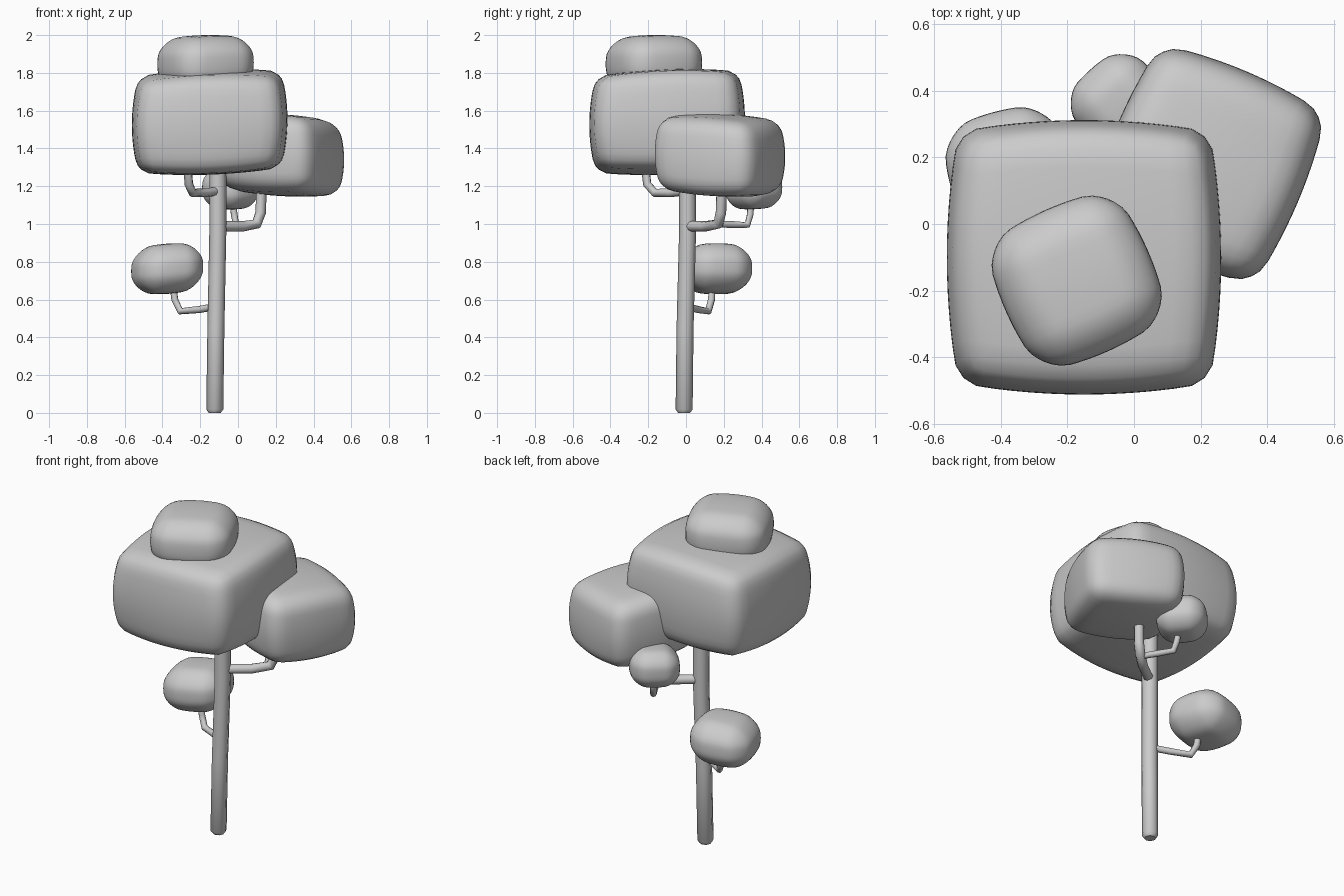
import bpy, bmesh, math
from mathutils import Vector, Matrix

if "Cube" in bpy.data.objects:
    bpy.data.objects.remove(bpy.data.objects["Cube"])


def foliage(name, centre, half, turn, round_r, bulge, tilt):
    """Puffy rounded block: rounded cube, bulged faces, slight lean of the top."""
    bm = bmesh.new()
    bmesh.ops.create_cube(bm, size=2)
    bmesh.ops.subdivide_edges(bm, edges=bm.edges[:], cuts=13, use_grid_fill=True)
    rot = Matrix.Rotation(math.radians(turn), 3, 'Z')
    for v in bm.verts:
        q = Vector([v.co[i] * half[i] for i in range(3)])
        core = Vector([max(-(half[i] - round_r), min(half[i] - round_r, q[i])) for i in range(3)])
        q = core + (q - core).normalized() * round_r
        s = [(q[i] / half[i]) ** 2 for i in range(3)]
        total = sum(s)
        p = Vector([q[i] * (1 - bulge * (total - s[i])) for i in range(3)])
        p = rot @ p
        p.z += tilt[0] * p.x + tilt[1] * p.y
        v.co = p + Vector(centre)
    mesh = bpy.data.meshes.new(name)
    bm.to_mesh(mesh)
    bm.free()
    mesh.shade_smooth()
    ob = bpy.data.objects.new(name, mesh)
    bpy.context.collection.objects.link(ob)


def limb(name, points, radius, foot=False):
    """Tube through a few points; foot narrows the first ring."""
    cu = bpy.data.curves.new(name, 'CURVE')
    cu.dimensions = '3D'
    cu.bevel_depth = radius
    cu.bevel_resolution = 2
    cu.use_fill_caps = True
    sp = cu.splines.new('POLY')
    sp.points.add(len(points) - 1)
    for pt, co in zip(sp.points, points):
        pt.co = (*co, 1)
    if foot:
        sp.points[0].radius = 0.7
    sp.use_smooth = True
    ob = bpy.data.objects.new(name, cu)
    bpy.context.collection.objects.link(ob)


# Foliage blocks
foliage("main_crown", (-0.15, -0.10, 1.54), (0.412, 0.412, 0.277), 0, 0.07, 0.083, (0.035, 0.035))
foliage("top_crown", (-0.172, -0.17, 1.85), (0.232, 0.232, 0.15), 24, 0.10, 0.11, (0.02, 0.01))
foliage("side_crown", (0.22, 0.18, 1.365), (0.295, 0.302, 0.215), -23, 0.075, 0.085, (-0.06, -0.04))
foliage("low_foliage", (-0.375, 0.16, 0.763), (0.182, 0.182, 0.133), 15, 0.10, 0.12, (0.07, 0.0))
foliage("back_foliage", (-0.04, 0.36, 1.19), (0.138, 0.138, 0.112), 42, 0.08, 0.11, (0.0, 0.04))

# Trunk
limb("trunk", [(-0.123, -0.01, 0), (-0.123, -0.01, 0.018), (-0.117, -0.005, 0.45),
               (-0.107, 0.008, 0.95), (-0.107, 0.008, 1.4)], 0.045, foot=True)

# Branches carrying each foliage block
limb("low_branch", [(-0.11, 0.0, 0.565), (-0.20, 0.06, 0.548), (-0.305, 0.118, 0.538),
                    (-0.335, 0.135, 0.60), (-0.345, 0.14, 0.69)], 0.019)
limb("side_branch", [(-0.10, 0.01, 0.988), (0.02, 0.10, 0.987), (0.098, 0.17, 1.0),
                     (0.12, 0.185, 1.06), (0.125, 0.19, 1.2)], 0.028)
# This one forks off the side branch near its elbow
limb("back_branch", [(0.08, 0.16, 1.0), (0.03, 0.25, 0.997), (-0.01, 0.325, 0.995),
                     (-0.02, 0.34, 1.05), (-0.03, 0.345, 1.13)], 0.018)
limb("crown_branch", [(-0.107, 0.0, 1.175), (-0.17, -0.08, 1.165), (-0.24, -0.165, 1.165),
                      (-0.26, -0.205, 1.21), (-0.27, -0.22, 1.33)], 0.023)
